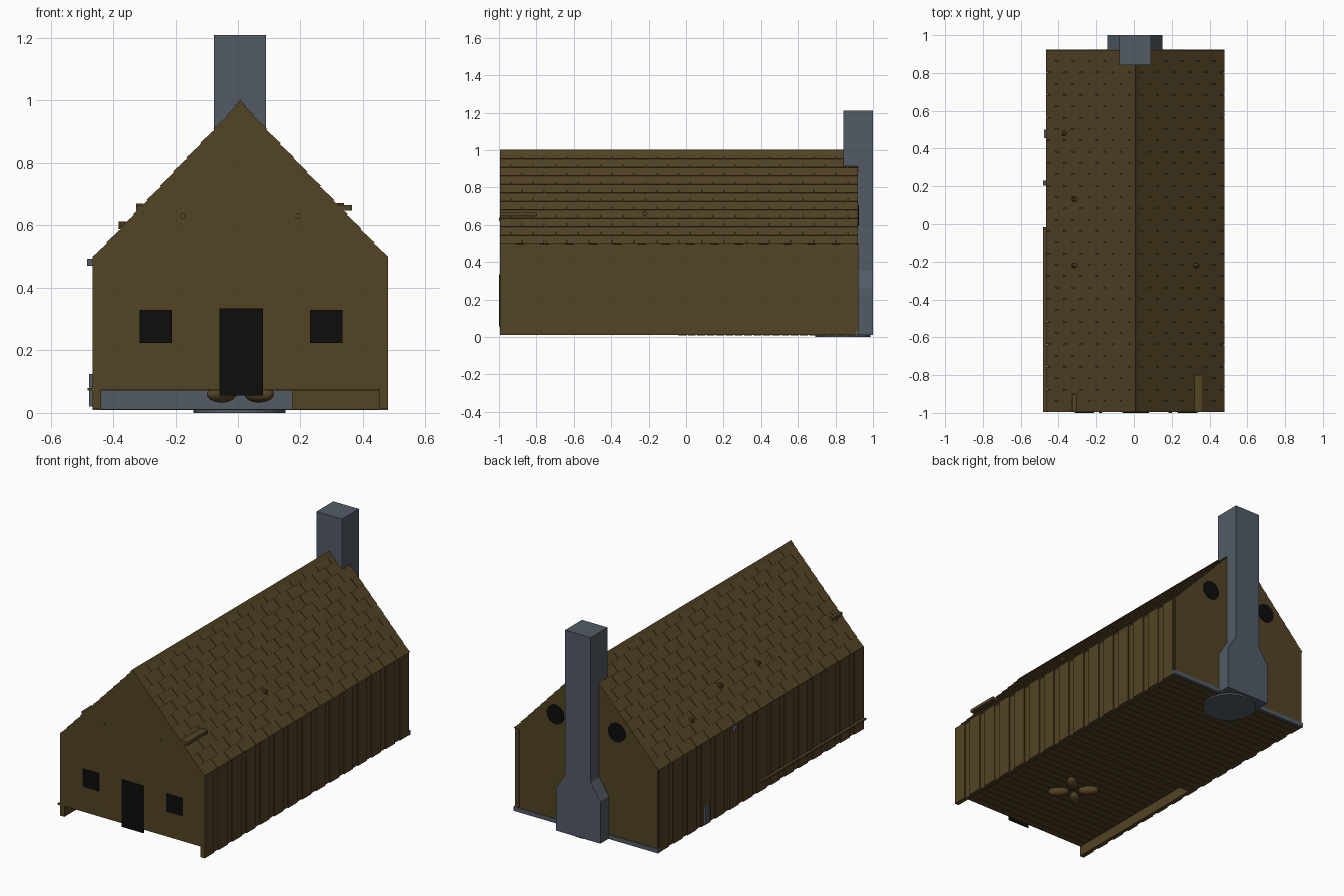
import bpy, bmesh, math
from mathutils import Vector, Matrix

if "Cube" in bpy.data.objects:
    bpy.data.objects.remove(bpy.data.objects["Cube"])


def material(name, rgb):
    m = bpy.data.materials.new(name)
    m.use_nodes = True
    m.diffuse_color = (*rgb, 1)
    m.node_tree.nodes["Principled BSDF"].inputs["Base Color"].default_value = (*rgb, 1)
    return m


WOOD = material("brown wood", (0.085, 0.056, 0.018))
STONE = material("slate stone", (0.085, 0.105, 0.13))
BLACK = material("black opening", (0.004, 0.004, 0.004))

CX = 0.0075                      # centre line of the house
HALF = 0.4725                    # half width at the eaves
FRONT, BACK = -0.995, 0.92
EAVE, RIDGE, FLOOR, BASE = 0.5, 1.0, 0.075, 0.012
SIDES = (("left", 1), ("right", -1))


def finish(name, bm, mat):
    bmesh.ops.recalc_face_normals(bm, faces=bm.faces)
    mesh = bpy.data.meshes.new(name)
    bm.to_mesh(mesh)
    bm.free()
    mesh.materials.append(mat)
    ob = bpy.data.objects.new(name, mesh)
    bpy.context.collection.objects.link(ob)
    return ob


def add_prism(bm, profile, y0, y1):
    """Extrude an x-z outline from y0 to y1."""
    face = bm.faces.new([bm.verts.new((x, y0, z)) for x, z in profile])
    out = bmesh.ops.extrude_face_region(bm, geom=[face])["geom"]
    verts = [v for v in out if isinstance(v, bmesh.types.BMVert)]
    bmesh.ops.translate(bm, verts=verts, vec=(0, y1 - y0, 0))


def add_box(bm, x0, x1, y0, y1, z0, z1):
    add_prism(bm, [(x0, z0), (x1, z0), (x1, z1), (x0, z1)], y0, y1)


def box(name, mat, *bounds):
    bm = bmesh.new()
    add_box(bm, *bounds)
    return finish(name, bm, mat)


def prism(name, mat, profile, y0, y1):
    bm = bmesh.new()
    add_prism(bm, profile, y0, y1)
    return finish(name, bm, mat)


def cylinder(name, mat, radius, depth, centre, axis="Z", sides=32):
    bm = bmesh.new()
    bmesh.ops.create_cone(bm, cap_ends=True, segments=sides, radius1=radius,
                          radius2=radius, depth=depth)
    turn = {"X": Matrix.Rotation(math.pi / 2, 4, "Y"),
            "Y": Matrix.Rotation(math.pi / 2, 4, "X"), "Z": Matrix()}[axis]
    bm.transform(Matrix.Translation(centre) @ turn)
    return finish(name, bm, mat)


# House body with gables
inner = HALF - 0.007
prism("house_body", WOOD,
      [(CX - inner, FLOOR), (CX + inner, FLOOR), (CX + inner, EAVE - 0.004),
       (CX, RIDGE - 0.01), (CX - inner, EAVE - 0.004)], FRONT, BACK)

# Side walls: lower skirt and vertical boards
for side, s in SIDES:
    edges = sorted((CX + s * (inner - 0.02), CX + s * inner))
    box(side + "_wall_skirt", WOOD, *edges, FRONT, BACK, BASE, FLOOR + 0.01)
    bm = bmesh.new()
    edges = sorted((CX + s * inner, CX + s * HALF))
    y = FRONT
    while y < BACK - 0.01:
        add_box(bm, *edges, y, min(y + 0.085, BACK), BASE, EAVE)
        y += 0.13
    finish(side + "_wall_boards", bm, WOOD)

# Roof: staggered shingle courses with gaps between
COURSES, WIDTH, GAP = 11, 0.12, 0.003
for side, s in SIDES:
    eave, ridge = Vector((CX + s * HALF, EAVE)), Vector((CX, RIDGE))
    along = ridge - eave
    down = Vector((-s * along.y, s * along.x)).normalized()
    if down.y > 0:
        down = -down
    bm = bmesh.new()
    for i in range(COURSES):
        low = eave + along * (i / COURSES)
        high = eave + along * ((i + 1) / COURSES)
        outline = [low + down * 0.009, low, high + down * 0.004, high + down * 0.009]
        y = FRONT - (i % 2) * WIDTH / 2
        while y < BACK:
            a, b = max(y, FRONT), min(y + WIDTH - GAP, BACK)
            if b - a > 0.01:
                add_prism(bm, outline, a, b)
            y += WIDTH
    finish(side + "_roof_shingles", bm, WOOD)
prism("ridge_cap", WOOD, [(CX - 0.018, RIDGE - 0.019), (CX, RIDGE + 0.002),
                          (CX + 0.018, RIDGE - 0.019), (CX, RIDGE - 0.012)], FRONT, BACK)

# Raised rear floor block and floor planks underneath
box("rear_floor", WOOD, CX - inner, CX + inner, 0, BACK, BASE, FLOOR)
box("stone_floor_edge", STONE, -0.45, 0.175, -0.006, 0, BASE, FLOOR)
bm = bmesh.new()
for i in range(38):
    y = FRONT + 0.005 + i * 0.05
    z = FLOOR if y < -0.04 else BASE
    add_box(bm, CX - inner + 0.02, CX + inner - 0.02, y, y + 0.042, z - 0.003, z + 0.001)
finish("floor_planks", bm, WOOD)
box("rear_sill", STONE, CX - HALF, CX + HALF, BACK - 0.01, BACK + 0.005, 0.01, 0.035)
box("rear_corner_board", WOOD, 0.445, 0.47, BACK, BACK + 0.003, 0.035, EAVE)

# Door and windows
box("front_door", BLACK, -0.06, 0.08, -1, FRONT + 0.002, 0.056, 0.334)
for side, x in (("left", 0.283), ("right", -0.263)):
    box(side + "_front_window", BLACK, x - 0.052, x + 0.052, -1, FRONT + 0.002, 0.224, 0.33)
for side, s in SIDES:
    cylinder(side + "_round_window", BLACK, 0.056, 0.01, (CX + s * 0.2, BACK, 0.65), "Y")

# Chimney: flared stack against the rear gable, thicker above the roof
prism("chimney_stack", STONE,
      [(-0.14, 0.01), (0.15, 0.01), (0.15, 0.26), (0.09, 0.355), (0.09, 0.92),
       (-0.077, 0.92), (-0.077, 0.355), (-0.14, 0.26)], BACK, 1)
box("chimney_top", STONE, -0.077, 0.09, 0.842, 1, 0.915, 1.21)
cylinder("chimney_footing", STONE, 0.147, 0.012, (0.005, 0.84, 0.006))

# Four splayed rounded feet under the front floor
for i in range(4):
    angle = math.radians(45 + 90 * i)
    bm = bmesh.new()
    bmesh.ops.create_uvsphere(bm, u_segments=16, v_segments=10, radius=1)
    bm.transform(Matrix.Translation((CX + 0.085 * math.cos(angle),
                                     -0.52 + 0.085 * math.sin(angle), 0.06))
                 @ Matrix.Rotation(angle, 4, "Z") @ Matrix.Diagonal((0.06, 0.03, 0.027, 1)))
    foot = finish("rounded_foot_%d" % (i + 1), bm, WOOD)
    for p in foot.data.polygons:
        p.use_smooth = True

# Small fittings on the roof and walls
box("left_roof_block", WOOD, 0.3, 0.365, FRONT, -0.8, 0.647, 0.665)
box("right_roof_block", WOOD, -0.327, -0.3, FRONT, -0.9, 0.647, 0.665)
for i, (x, y) in enumerate(((-0.315, 0.13), (-0.315, -0.22), (-0.37, 0.48), (0.328, -0.22))):
    z = RIDGE - abs(x - CX) * (RIDGE - EAVE) / HALF
    cylinder("roof_peg_%d" % (i + 1), WOOD, 0.012, 0.024, (x, y, z), "X", 10)
for side, s in SIDES:
    cylinder(side + "_gable_peg", WOOD, 0.009, 0.01, (CX + s * 0.185, FRONT, 0.63), "Y", 10)
wall = CX - HALF
box("right_wall_rail", WOOD, wall - 0.017, wall, FRONT, -0.015, 0.072, 0.08)
box("right_wall_bracket", STONE, wall - 0.018, wall + 0.01, 0.205, 0.23, 0.47, 0.492)
box("right_wall_post", STONE, wall - 0.012, wall + 0.01, 0.455, 0.5, 0.02, 0.125)
